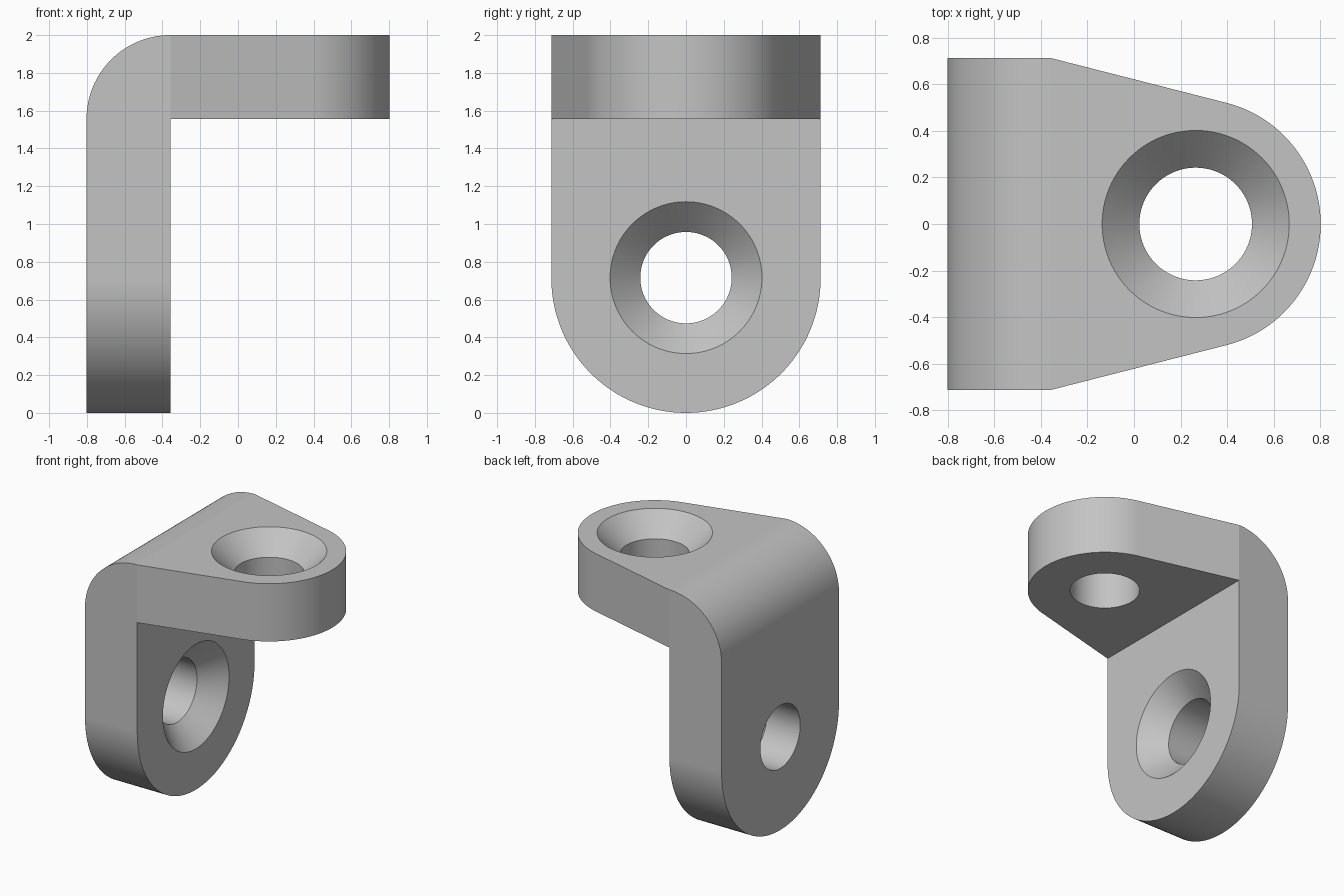
import bpy, bmesh
from math import pi, sin, cos, atan2, acos, hypot, radians
from mathutils import Vector, Matrix

if "Cube" in bpy.data.objects:
    bpy.data.objects.remove(bpy.data.objects["Cube"], do_unlink=True)

# Main dimensions
BACK, INNER, TIP = -0.802, -0.358, 0.802   # x of back face, inner face, arm tip
TOP, THICK = 2.0, 0.444
HALF = 0.713                               # half width, also leg end radius
UNDER = TOP - THICK
HOLE_X, HOLE_R, SINK_R = 0.265, 0.242, 0.402
TIP_R = TIP - HOLE_X

grey = bpy.data.materials.new("light grey")
grey.use_nodes = True
colour = (0.55, 0.55, 0.55, 1)
grey.diffuse_color = colour
grey.node_tree.nodes["Principled BSDF"].inputs["Base Color"].default_value = colour


def arc(cx, cy, r, start, end, steps):
    angles = [start + (end - start) * i / steps for i in range(steps + 1)]
    return [(cx + r * cos(a), cy + r * sin(a)) for a in angles]


def prism(bm, outline, place, low, high, open_sides):
    """Extrude an outline; sides listed in open_sides join a neighbour."""
    a, b = [[bm.verts.new(place(u, v, w)) for u, v in outline] for w in (low, high)]
    bm.faces.new(a)
    bm.faces.new(b)
    n = len(outline)
    for i in range(n):
        if i not in open_sides:
            j = (i + 1) % n
            bm.faces.new((a[i], a[j], b[j], b[i]))


def new_object(name, bm):
    bmesh.ops.recalc_face_normals(bm, faces=bm.faces)
    mesh = bpy.data.meshes.new(name)
    bm.to_mesh(mesh)
    bm.free()
    mesh.materials.append(grey)
    obj = bpy.data.objects.new(name, mesh)
    bpy.context.collection.objects.link(obj)
    return obj


bm = bmesh.new()

# Upright leg with a round lower end, open at the top
leg = arc(0, HALF, HALF, pi, 2 * pi, 64) + [(HALF, UNDER), (-HALF, UNDER)]
prism(bm, leg, lambda u, v, w: (w, u, v), BACK, INNER, [len(leg) - 2])

# Quarter-round bend, open towards leg and arm
bend = [(INNER, UNDER)] + arc(INNER, UNDER, THICK, pi / 2, pi, 32)
prism(bm, bend, lambda u, v, w: (u, w, v), -HALF, HALF, [0, len(bend) - 1])

# Tapered arm, its straight sides tangent to the round tip
dx = INNER - HOLE_X
tangent = atan2(HALF, dx) - acos(TIP_R / hypot(dx, HALF))
arm = [(INNER, -HALF)] + arc(HOLE_X, 0, TIP_R, -tangent, tangent, 56) + [(INNER, HALF)]
prism(bm, arm, lambda u, v, w: (u, v, w), UNDER, TOP, [len(arm) - 1])

bmesh.ops.remove_doubles(bm, verts=bm.verts, dist=0.0005)
bracket = new_object("angle_bracket", bm)


def countersunk_cutter(name, matrix):
    """Revolved cutter along local z, whose origin is on the plate surface."""
    over = 0.05
    sink = SINK_R - HOLE_R
    profile = [(0, -1.2 * THICK), (HOLE_R, -1.2 * THICK), (HOLE_R, -sink),
               (SINK_R + over, over), (0, over)]
    cutter = bmesh.new()
    verts = [cutter.verts.new((r, 0, z)) for r, z in profile]
    edges = [cutter.edges.new(pair) for pair in zip(verts, verts[1:])]
    bmesh.ops.spin(cutter, geom=verts + edges, axis=(0, 0, 1), cent=(0, 0, 0),
                   angle=2 * pi, steps=96, use_duplicate=False)
    bmesh.ops.remove_doubles(cutter, verts=cutter.verts, dist=0.0005)
    bmesh.ops.transform(cutter, matrix=matrix, verts=cutter.verts)
    obj = new_object(name, cutter)
    obj.hide_render = True
    return obj


# Countersunk screw holes in both plates
cutters = [
    countersunk_cutter("arm_hole_cutter", Matrix.Translation((HOLE_X, 0, TOP))),
    countersunk_cutter("leg_hole_cutter", Matrix.Translation((INNER, 0, HALF + 0.003))
                       @ Matrix.Rotation(pi / 2, 4, 'Y')),
]
bpy.context.view_layer.objects.active = bracket
bracket.select_set(True)
for cutter in cutters:
    mod = bracket.modifiers.new("hole", 'BOOLEAN')
    mod.operation = 'DIFFERENCE'
    mod.solver = 'EXACT'
    mod.object = cutter
    bpy.ops.object.modifier_apply(modifier=mod.name)
    bpy.data.objects.remove(cutter, do_unlink=True)

# Smooth curves, crisp edges
bpy.ops.object.shade_smooth_by_angle(angle=radians(12))
normals = bracket.modifiers.new("flat_plates", 'WEIGHTED_NORMAL')
normals.keep_sharp = True
